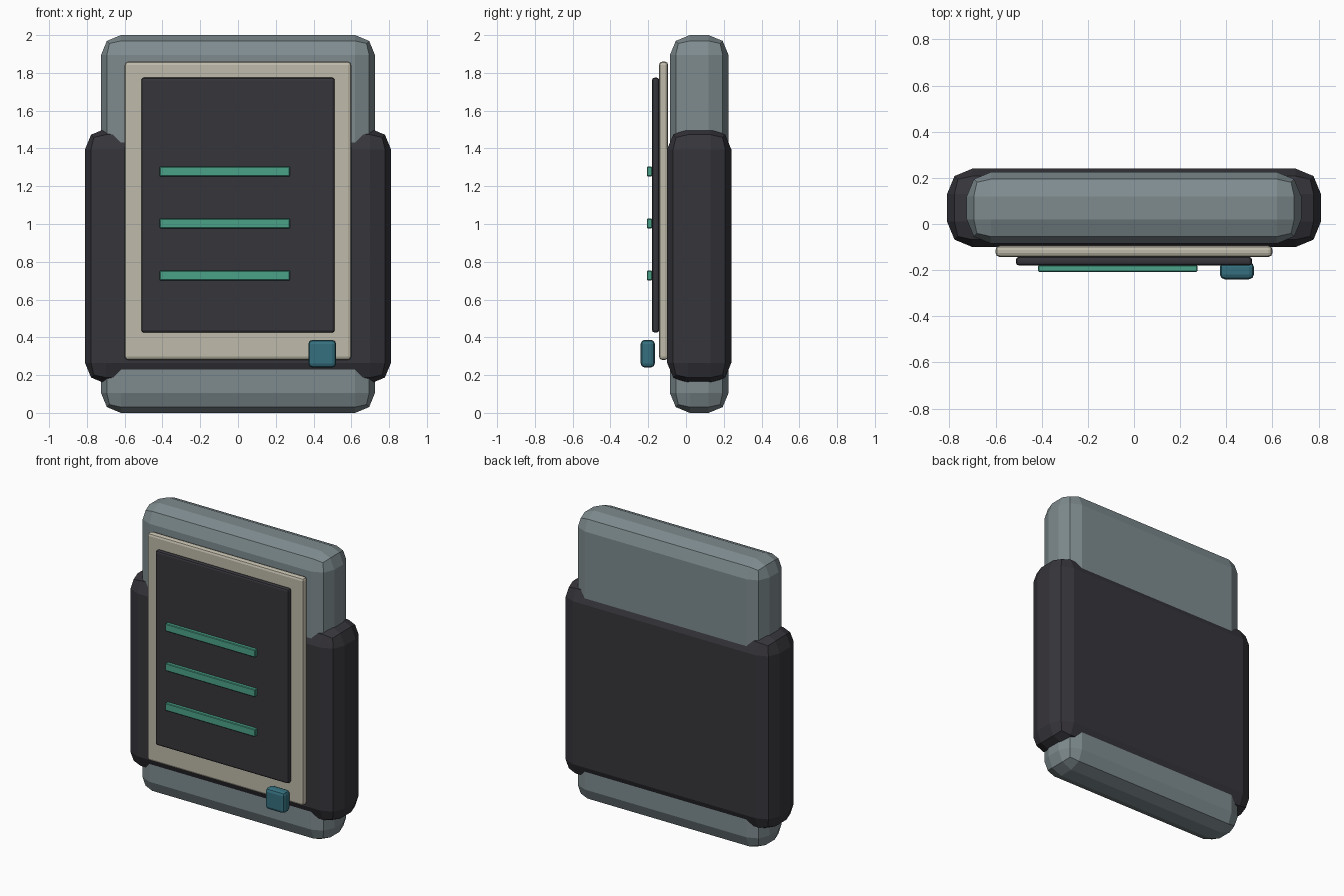
import bpy
from mathutils import Vector

cube = bpy.data.objects.get("Cube")
if cube:
    bpy.data.objects.remove(cube, do_unlink=True)


def material(name, rgb):
    mat = bpy.data.materials.new(name)
    mat.use_nodes = True
    color = (*rgb, 1.0)
    mat.diffuse_color = color
    mat.node_tree.nodes["Principled BSDF"].inputs["Base Color"].default_value = color
    return mat


def rounded_box(name, low, high, bevel, mat, segments=2):
    """Box spanning two opposite corners, with bevelled edges."""
    low, high = Vector(low), Vector(high)
    bpy.ops.mesh.primitive_cube_add(size=1, location=(low + high) / 2)
    obj = bpy.context.object
    obj.name = name
    obj.scale = high - low
    bpy.ops.object.transform_apply(location=False, rotation=False, scale=True)
    obj.data.materials.append(mat)
    mod = obj.modifiers.new("edge_bevel", 'BEVEL')
    mod.width = bevel
    mod.segments = segments
    mod.limit_method = 'NONE'
    return obj


grey = material("blue_grey", (0.21, 0.26, 0.275))
charcoal = material("charcoal", (0.037, 0.035, 0.043))
cream = material("warm_cream", (0.52, 0.49, 0.40))
green = material("sea_green", (0.07, 0.36, 0.25))
teal = material("deep_teal", (0.035, 0.16, 0.21))

# Case and the sleeve wrapped around it
rounded_box("case", (-0.725, -0.085, 0), (0.725, 0.225, 2), 0.105, grey)
rounded_box("sleeve", (-0.81, -0.1, 0.155), (0.81, 0.24, 1.505), 0.11, charcoal)

# Framed screen on the front
rounded_box("screen_frame", (-0.6, -0.143, 0.28), (0.6, -0.094, 1.86), 0.018, cream)
rounded_box("screen", (-0.512, -0.18, 0.425), (0.512, -0.142, 1.775), 0.014, charcoal)

# Raised lines on the screen
for i, z in enumerate((0.727, 1.003, 1.278)):
    rounded_box(f"screen_line_{i + 1}", (-0.415, -0.207, z - 0.026),
                (0.275, -0.179, z + 0.026), 0.004, green, 1)

# Button at the lower corner
rounded_box("button", (0.372, -0.24, 0.24), (0.52, -0.165, 0.387), 0.022, teal)
